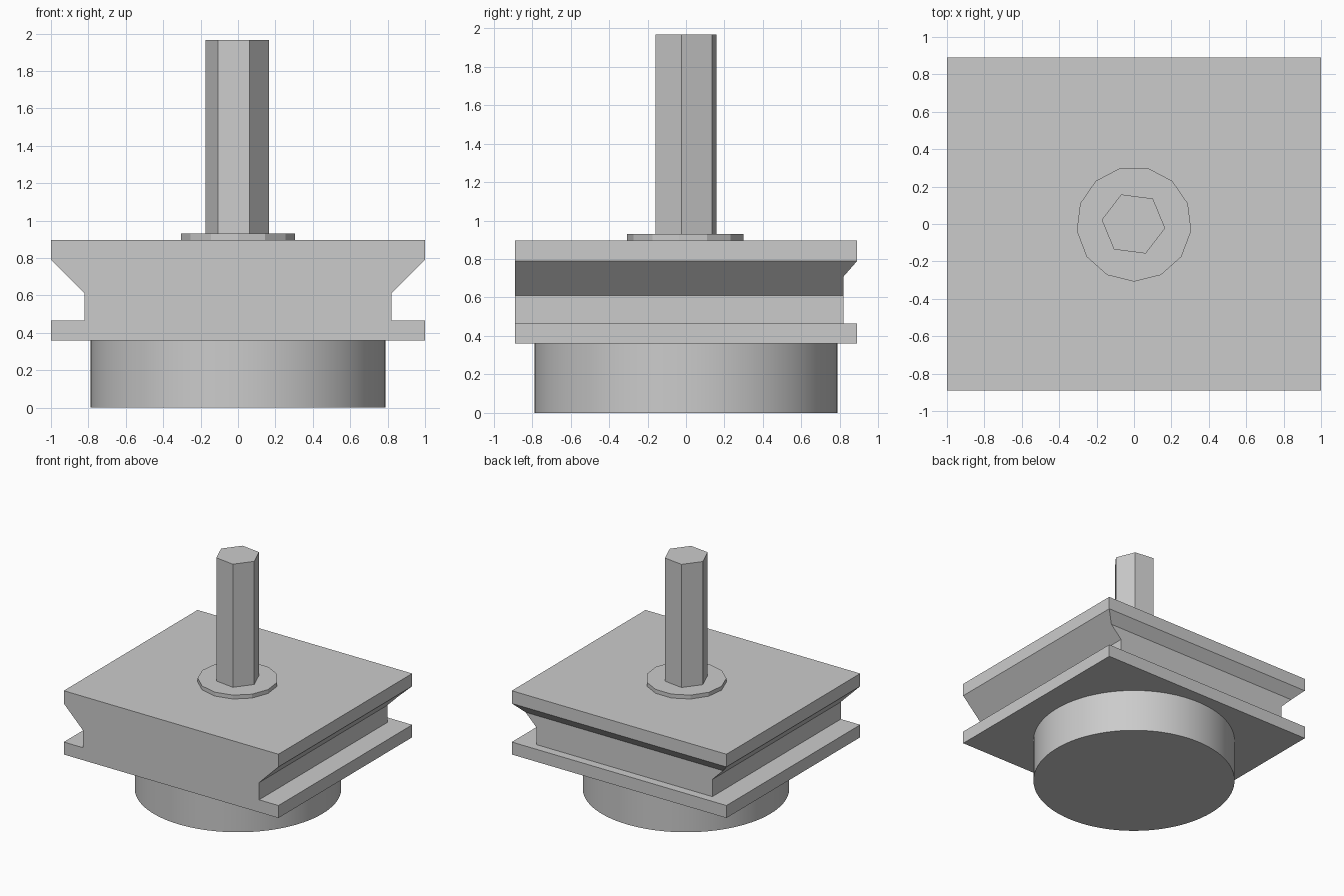
import bpy, bmesh, math

if "Cube" in bpy.data.objects:
    bpy.data.objects.remove(bpy.data.objects["Cube"])

grey = bpy.data.materials.new("light_grey")
grey.diffuse_color = (0.6, 0.6, 0.6, 1)
grey.use_nodes = True
grey.node_tree.nodes["Principled BSDF"].inputs["Base Color"].default_value = grey.diffuse_color


def loft(name, rings):
    """Closed solid skinned through rings of equal point count, bottom to top."""
    bm = bmesh.new()
    loops = [[bm.verts.new(p) for p in ring] for ring in rings]
    n = len(loops[0])
    bm.faces.new(loops[0][::-1])
    bm.faces.new(loops[-1])
    for a, b in zip(loops, loops[1:]):
        for i in range(n):
            j = (i + 1) % n
            bm.faces.new((a[i], a[j], b[j], b[i]))
    # merge flat neighbours so each plane is one face
    bmesh.ops.dissolve_limit(bm, angle_limit=0.005, verts=bm.verts[:], edges=bm.edges[:])
    bmesh.ops.recalc_face_normals(bm, faces=bm.faces[:])
    mesh = bpy.data.meshes.new(name)
    bm.to_mesh(mesh)
    bm.free()
    mesh.materials.append(grey)
    obj = bpy.data.objects.new(name, mesh)
    bpy.context.collection.objects.link(obj)
    return obj


def prism(name, sides, radius, z0, z1, start, cx=0.0):
    angles = [math.radians(start) + math.tau * i / sides for i in range(sides)]
    return loft(name, [[(cx + radius * math.cos(a), radius * math.sin(a), z)
                        for a in angles] for z in (z0, z1)])


# Grooved block: flat front, grooves on both sides and a shallower one at the back
FRONT = -0.89
levels = [  # height, half width, back edge
    (0.36, 1.0, 0.89), (0.465, 1.0, 0.89),
    (0.465, 0.82, 0.82), (0.61, 0.82, 0.82),
    (0.71, 0.92, 0.82), (0.79, 1.0, 0.89), (0.897, 1.0, 0.89),
]
loft("grooved_block", [[(-w, FRONT, z), (w, FRONT, z), (w, back, z), (-w, back, z)]
                       for z, w, back in levels])

# Round foot under the block
foot = prism("round_foot", 96, 0.788, 0.0, 0.36, 0)
bpy.context.view_layer.objects.active = foot
foot.select_set(True)
bpy.ops.object.shade_smooth_by_angle(angle=math.radians(30))

# Thin collar and hexagonal shaft on top
prism("collar", 13, 0.308, 0.897, 0.93, -90)
prism("hex_shaft", 6, 0.171, 0.93, 1.967, -7.5, -0.003)
